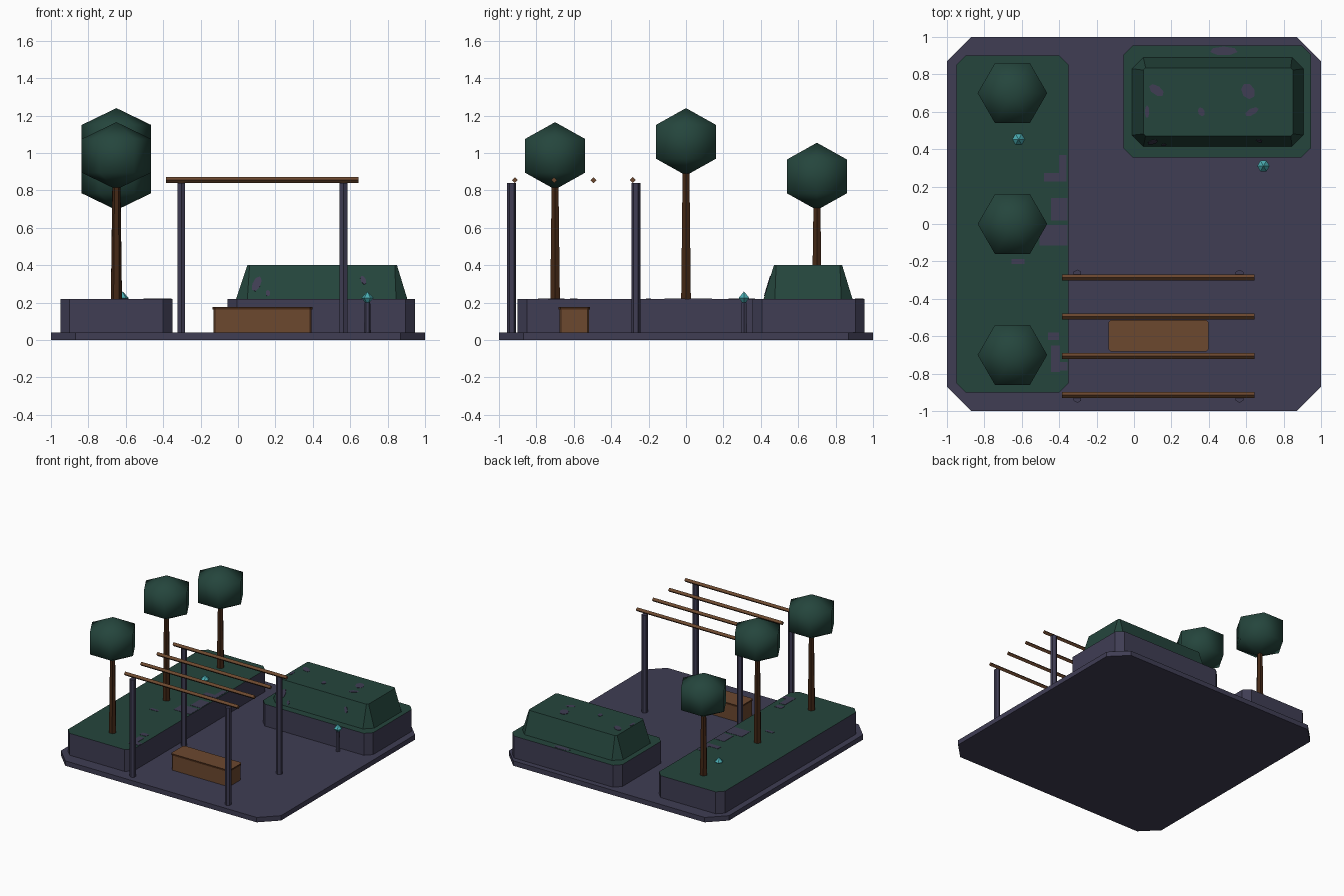
import bpy, bmesh, math
from mathutils import Matrix, Vector

if "Cube" in bpy.data.objects:
    bpy.data.objects.remove(bpy.data.objects["Cube"])


def material(name, r, g, b):
    m = bpy.data.materials.new(name)
    m.diffuse_color = (r, g, b, 1)
    m.use_nodes = True
    m.node_tree.nodes["Principled BSDF"].inputs["Base Color"].default_value = m.diffuse_color
    return m


STONE = material("slate purple", 0.050, 0.047, 0.088)
LEAF = material("dark green", 0.018, 0.060, 0.046)
WOOD = material("warm wood", 0.150, 0.065, 0.028)
BARK = material("dark bark", 0.058, 0.021, 0.008)
GLOW = material("cyan crystal", 0.070, 0.420, 0.450)


def finish(name, bm, mats, rule=None):
    bmesh.ops.recalc_face_normals(bm, faces=bm.faces[:])
    bm.normal_update()
    if rule:
        for f in bm.faces:
            f.material_index = rule(f)
    me = bpy.data.meshes.new(name)
    bm.to_mesh(me)
    bm.free()
    for m in mats:
        me.materials.append(m)
    ob = bpy.data.objects.new(name, me)
    bpy.context.collection.objects.link(ob)
    return ob


def loft(name, rings, mats, rule=None):
    """Skin a stack of equal-length rings; a one-point ring is a pole, open ends are capped."""
    bm = bmesh.new()
    vs = [[bm.verts.new(p) for p in ring] for ring in rings]
    n = max(len(r) for r in rings)
    for a, b in zip(vs, vs[1:]):
        for i in range(n):
            j = (i + 1) % n
            quad = [a[i % len(a)], a[j % len(a)], b[j % len(b)], b[i % len(b)]]
            bm.faces.new(list(dict.fromkeys(quad)))
    for end in (vs[0], vs[-1]):
        if len(end) > 1:
            bm.faces.new(end)
    return finish(name, bm, mats, rule)


def lathe(name, x, y, profile, sides, mats, phase=0.0):
    rings = []
    for r, z in profile:
        if r == 0:
            rings.append([(x, y, z)])
        else:
            angs = [phase + math.tau * i / sides for i in range(sides)]
            rings.append([(x + r * math.cos(a), y + r * math.sin(a), z) for a in angs])
    return loft(name, rings, mats)


def chamfered(x0, x1, y0, y1, c, z):
    return [(x0 + c, y0, z), (x1 - c, y0, z), (x1, y0 + c, z), (x1, y1 - c, z),
            (x1 - c, y1, z), (x0 + c, y1, z), (x0, y1 - c, z), (x0, y0 + c, z)]


def slab(name, x0, x1, y0, y1, z0, z1, c, mats, rule=None):
    return loft(name, [chamfered(x0, x1, y0, y1, c, z) for z in (z0, z1)], mats, rule)


def top_second(f):
    return 1 if f.normal.z > 0.9 else 0


def patches(name, spots, sides, tilt=0.0):
    """Thin plates: (x, y, z, half width, half depth, turn) laid on a surface."""
    bm = bmesh.new()
    for x, y, z, w, d, turn in spots:
        mat = (Matrix.Translation((x, y, z)) @ Matrix.Rotation(tilt, 4, 'X')
               @ Matrix.Rotation(turn, 4, 'Z') @ Matrix.Diagonal((w, d, 1, 1)))
        r = math.sqrt(2) if sides == 4 else 1
        geo = bmesh.ops.create_cone(bm, cap_ends=True, segments=sides, radius1=r,
                                    radius2=r, depth=0.006)
        if sides == 4:
            bmesh.ops.rotate(bm, verts=geo["verts"], matrix=Matrix.Rotation(math.pi / 4, 3, 'Z'))
        bmesh.ops.transform(bm, matrix=mat, verts=geo["verts"])
    return finish(name, bm, [STONE])


# Paved base and the two planters with planted tops
slab("paving_base", -1, 1, -1, 1, 0, 0.04, 0.13, [STONE])
slab("long_planter", -0.95, -0.35, -0.90, 0.90, 0.04, 0.22, 0.05, [STONE, LEAF], top_second)
slab("hedge_planter", -0.055, 0.945, 0.355, 0.955, 0.04, 0.22, 0.05, [STONE, LEAF], top_second)

# Clipped hedge with sloping sides
loft("hedge", [chamfered(-0.01, 0.905, 0.415, 0.89, 0.06, 0.22),
               chamfered(0.05, 0.85, 0.47, 0.835, 0.012, 0.40)], [LEAF])

# Trees: tapered trunk and six-sided smooth crown
for i, (y, z) in enumerate([(-0.70, 0.985), (0.0, 1.06), (0.70, 0.875)]):
    lathe(f"tree_trunk_{i}", -0.65, y, [(0.030, 0.20), (0.020, z - 0.08)], 6, [BARK])
    crown = lathe(f"tree_crown_{i}", -0.65, y,
                  [(0, z - 0.18), (0.186, z - 0.09), (0.186, z + 0.09), (0, z + 0.18)], 6, [LEAF])
    crown.data.polygons.foreach_set("use_smooth", [True] * len(crown.data.polygons))

# Pergola: four posts, four square beams turned on edge
for i, x in enumerate((-0.303, 0.564)):
    for j, y in enumerate((-0.932, -0.268)):
        lathe(f"pergola_post_{i}_{j}", x, y, [(0.024, 0.04), (0.024, 0.84)], 6, [STONE], math.pi / 2)
for i, y in enumerate((-0.915, -0.705, -0.495, -0.285)):
    r = 0.016
    loft(f"pergola_beam_{i}", [[(x, y - r, 0.855), (x, y, 0.855 - r), (x, y + r, 0.855), (x, y, 0.855 + r)]
                               for x in (-0.385, 0.645)], [WOOD])

# Bench: wooden block with a dark-edged seat
slab("bench_body", -0.13, 0.392, -0.677, -0.518, 0.04, 0.163, 0.008, [WOOD])
slab("bench_seat", -0.135, 0.397, -0.682, -0.513, 0.163, 0.177, 0.012, [BARK, WOOD], top_second)

# Crystal lamps
for i, (x, y) in enumerate([(0.692, 0.31), (-0.617, 0.453)]):
    lathe(f"lamp_post_{i}", x, y, [(0.018, 0.04), (0.015, 0.20)], 6, [STONE])
    lathe(f"lamp_crystal_{i}", x, y, [(0, 0.188), (0.033, 0.225), (0, 0.260)], 6, [GLOW])

# Bare patches in the planting
patches("long_planter_bare_patches", [
    (-0.43, -0.06, 0.219, 0.075, 0.055, 0), (-0.40, 0.08, 0.219, 0.045, 0.06, 0),
    (-0.42, 0.25, 0.219, 0.06, 0.022, 0), (-0.38, 0.32, 0.219, 0.02, 0.05, 0),
    (-0.42, -0.72, 0.219, 0.025, 0.07, 0), (-0.40, -0.76, 0.219, 0.045, 0.022, 0),
    (-0.43, -0.60, 0.219, 0.03, 0.02, 0), (-0.62, -0.20, 0.219, 0.035, 0.013, 0)], 4)
patches("hedge_bare_patches", [
    (0.12, 0.715, 0.399, 0.045, 0.025, -0.6), (0.61, 0.71, 0.399, 0.035, 0.045, 0.5),
    (0.63, 0.60, 0.399, 0.04, 0.018, 0.5), (0.07, 0.60, 0.399, 0.012, 0.035, 0),
    (0.36, 0.60, 0.399, 0.018, 0.025, 0.4), (0.48, 0.925, 0.219, 0.075, 0.024, 0)], 7)
patches("hedge_front_bare_patches", [
    (0.10, 0.439, 0.30, 0.022, 0.045, -0.4), (0.16, 0.424, 0.25, 0.012, 0.018, 0),
    (0.67, 0.445, 0.32, 0.014, 0.026, 0.4)], 7, math.atan2(0.18, 0.055))
